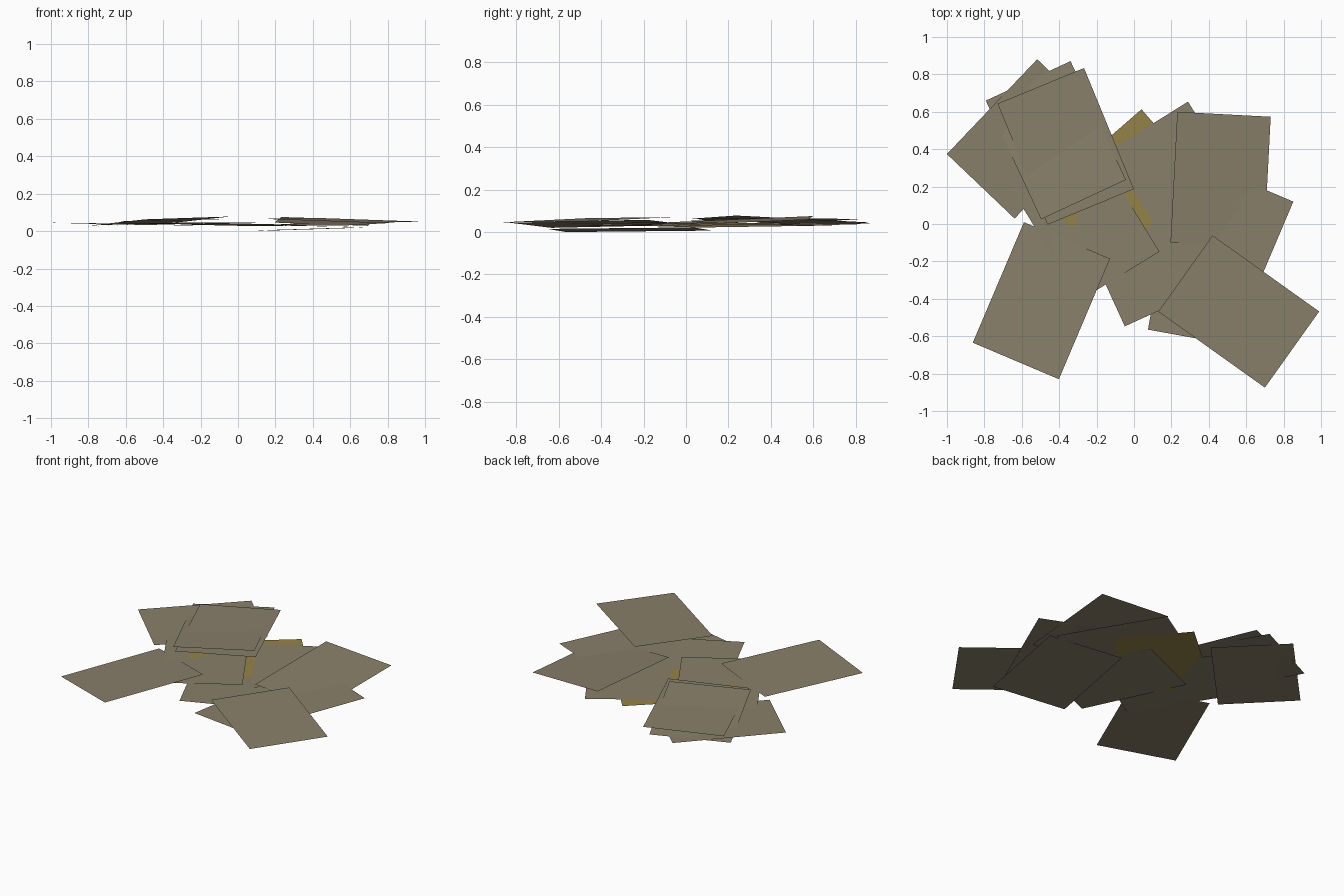
import bpy
from math import radians
from mathutils import Matrix, Vector

if "Cube" in bpy.data.objects:
    bpy.data.objects.remove(bpy.data.objects["Cube"], do_unlink=True)

SHEET_WIDTH = 0.5
SHEET_LENGTH = 0.7


def make_material(name, colour):
    material = bpy.data.materials.new(name)
    material.use_nodes = True
    material.diffuse_color = (*colour, 1)
    shader = material.node_tree.nodes["Principled BSDF"]
    shader.inputs["Base Color"].default_value = (*colour, 1)
    shader.inputs["Roughness"].default_value = 0.9
    return material


old_paper = make_material("old_paper", (0.25, 0.215, 0.145))
yellow_paper = make_material("yellow_paper", (0.30, 0.225, 0.065))


def add_sheet(name, centre, angle, rise_across, rise_along, material=old_paper):
    """One flat sheet, turned about z; each rise is the height gained edge to edge."""
    turn = Matrix.Rotation(radians(angle), 3, "Z")
    corners = []
    for across, along in ((-0.5, -0.5), (0.5, -0.5), (0.5, 0.5), (-0.5, 0.5)):
        height = across * rise_across + along * rise_along
        corners.append(turn @ Vector((across * SHEET_WIDTH, along * SHEET_LENGTH, height)))
    mesh = bpy.data.meshes.new(name)
    mesh.from_pydata(corners, [], [(0, 1, 2, 3)])
    mesh.materials.append(material)
    sheet = bpy.data.objects.new(name, mesh)
    sheet.location = centre
    bpy.context.scene.collection.objects.link(sheet)


# Left half of the pile
add_sheet("back_left_top_sheet", (-0.365, 0.415, 0.058), 22.4, 0.012, -0.004)
add_sheet("back_left_crossing_sheet", (-0.418, 0.448, 0.054), 25, 0.015, -0.033)
add_sheet("back_left_bottom_sheet", (-0.578, 0.455, 0.037), -43.6, -0.01, -0.006)
add_sheet("front_left_sheet", (-0.495, -0.41, 0.039), -23, 0.024, 0.014)

# Middle of the pile
add_sheet("yellow_sheet", (-0.06, 0.195, 0.036), -49, -0.008, -0.012, yellow_paper)
add_sheet("middle_left_sheet", (-0.26, 0.02, 0.042), 31.5, 0, -0.007)
add_sheet("middle_back_sheet", (0.262, 0.225, 0.03), 32, -0.008, 0.009)
add_sheet("middle_front_sheet", (0.033, -0.125, 0.034), 24.5, -0.01, -0.006)

# Right half of the pile
add_sheet("lowest_sheet", (0.383, -0.265, 0.011), -10.3, 0.015, 0.007)
add_sheet("right_sheet", (0.485, -0.105, 0.038), -23, 0, 0.015)
add_sheet("back_right_sheet", (0.463, 0.237, 0.052), -3, -0.017, 0.03)
add_sheet("front_right_sheet", (0.56, -0.468, 0.058), 54.5, 0.005, 0.02)
